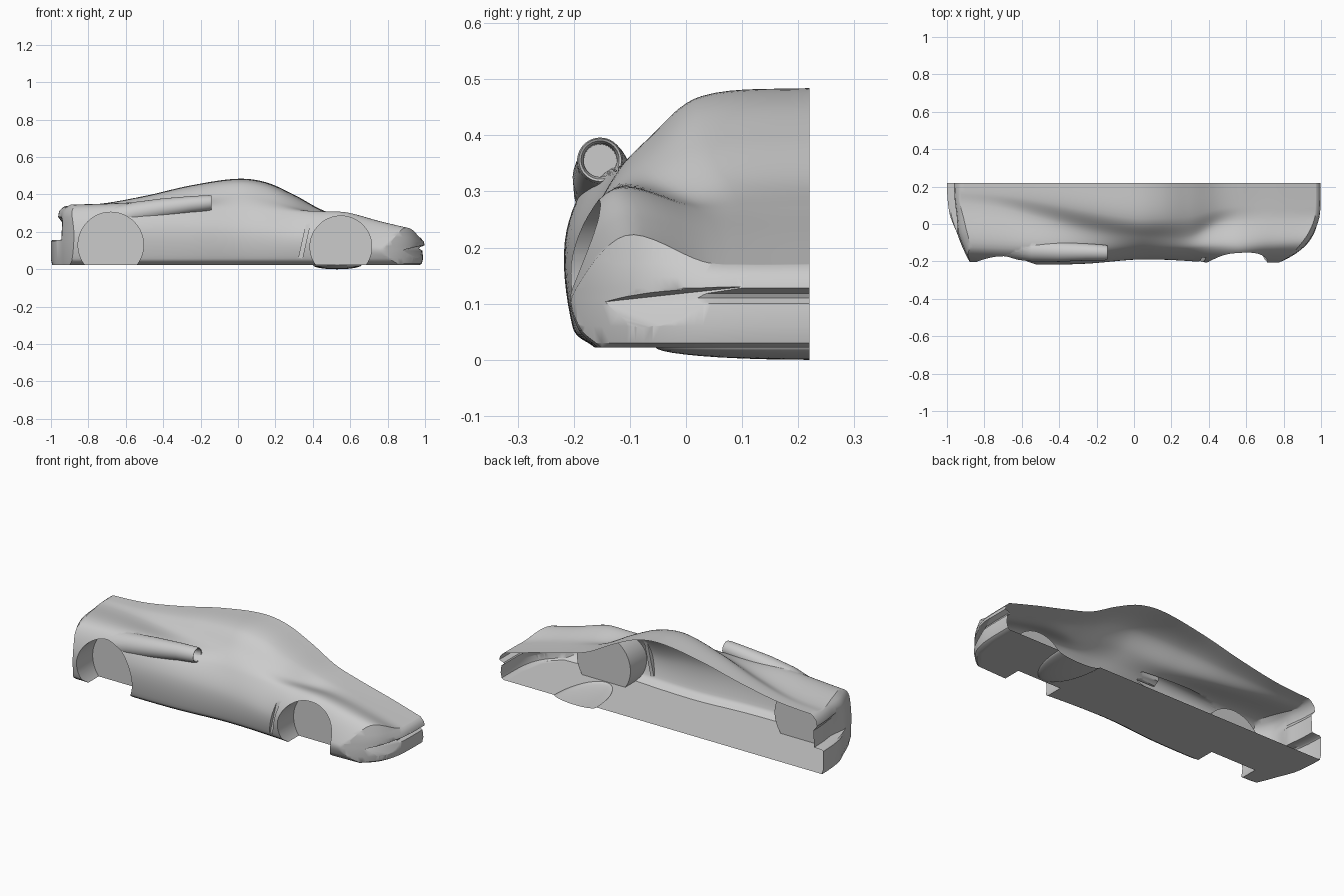
import bpy, bmesh, math
from mathutils import Matrix

if "Cube" in bpy.data.objects:
    bpy.data.objects.remove(bpy.data.objects["Cube"])

CUT = 0.22  # open centre plane of the half body

# Body stations: x, centre z, then (y, z) of roof edge, glass base, shoulder, widest side
STATIONS = [
    (-1.06, .335, .18, .333, .12, .330, -.12, .332, -.197, .20),
    (-0.75, .350, .16, .345, .09, .334, -.13, .343, -.206, .22),
    (-0.50, .393, .12, .383, .03, .347, -.14, .350, -.213, .23),
    (-0.25, .450, .07, .436, -.03, .370, -.145, .332, -.208, .22),
    (0.00, .485, .03, .470, -.065, .395, -.135, .320, -.188, .20),
    (0.15, .466, .03, .450, -.07, .375, -.135, .312, -.188, .19),
    (0.30, .400, .04, .385, -.06, .335, -.130, .304, -.195, .18),
    (0.45, .318, .08, .310, .00, .288, -.125, .306, -.205, .19),
    (0.60, .272, .10, .268, .02, .268, -.130, .300, -.208, .18),
    (0.80, .220, .10, .218, .03, .222, -.120, .254, -.207, .14),
    (1.06, .145, .10, .145, .03, .150, -.100, .200, -.198, .11),
]


def hermite(p0, p1, p2, p3, k0, k1, k2, k3, k):
    """Smooth interpolation between p1 and p2 with uneven knots."""
    h = k2 - k1
    t = (k - k1) / h
    out = []
    for a, b, c, d in zip(p0, p1, p2, p3):
        m1 = (c - a) / (k2 - k0) * h
        m2 = (d - b) / (k3 - k1) * h
        out.append((2*t**3 - 3*t**2 + 1)*b + (t**3 - 2*t**2 + t)*m1
                   + (3*t**2 - 2*t**3)*c + (t**3 - t**2)*m2)
    return out


def spline(pts, knots, k):
    n = len(pts)
    i = max(j for j in range(n - 1) if knots[j] <= k + 1e-9)
    ids = [max(i - 1, 0), i, i + 1, min(i + 2, n - 1)]
    return hermite(*[pts[j] for j in ids], *[knots[j] for j in ids], k)


def smoothstep(t):
    t = min(max(t, 0), 1)
    return t * t * (3 - 2 * t)


def bend(y, front):
    """How far the plan outline curves back from the nose or tail."""
    t = min(max((CUT - y) / .42, 0), 1.1)
    return -.2 * t**4.5 if front else .105 * t**2.2


def warp(u, y):
    return u + bend(y, u > 0) * smoothstep((abs(u) - .45) / .5)


def loft(name, rings):
    """Closed solid through equally long rings."""
    bm = bmesh.new()
    vs = [[bm.verts.new(p) for p in r] for r in rings]
    n = len(rings[0])
    for a, b in zip(vs, vs[1:]):
        for i in range(n):
            bm.faces.new((a[i], a[(i+1) % n], b[(i+1) % n], b[i]))
    caps = [bm.faces.new(vs[0]), bm.faces.new(vs[-1])]
    bmesh.ops.triangulate(bm, faces=caps)
    bmesh.ops.recalc_face_normals(bm, faces=bm.faces)
    return finish(name, bm)


def finish(name, bm):
    me = bpy.data.meshes.new(name)
    bm.to_mesh(me)
    bm.free()
    ob = bpy.data.objects.new(name, me)
    bpy.context.collection.objects.link(ob)
    return ob


def section(u):
    s = spline([q[1:] for q in STATIONS], [q[0] for q in STATIONS], u)
    y4, z4 = s[7], s[8]
    pts = [(CUT + .02, s[0]), (s[1], s[2]), (s[3], s[4]), (s[5], s[6]), (y4, z4),
           (y4 + .011, .058), (y4 + .050, .022)]
    knots = [0]
    for a, b in zip(pts, pts[1:]):
        knots.append(knots[-1] + math.dist(a, b)**.7)
    ring = []
    for i in range(len(pts) - 1):
        for j in range(8):
            ring.append(spline(pts, knots, knots[i] + (knots[i+1] - knots[i]) * j / 8))
    ring += [(y4 + .050, .022), (-.05, .022), (.08, .022), (CUT + .02, .022)]
    return [(warp(u, y), y, z) for y, z in ring]


def end_cutter(name, profile, front):
    """Profile points are z, x at the centre, x at the corner (where recesses fade out)."""
    rings = []
    for i in range(45):
        y = -.36 + .66 * i / 44
        f = smoothstep((y + .07) / .14)
        rings.append([(c * f + e * (1 - f) + bend(y, front), y, z) for z, c, e in profile])
    return loft(name, rings)


def wheel_cutter(name, x, z, r):
    bm = bmesh.new()
    m = Matrix.Translation((x, -.23, z)) @ Matrix.Rotation(math.pi / 2, 4, 'X')
    bmesh.ops.create_cone(bm, cap_ends=True, segments=72, radius1=r, radius2=r,
                          depth=.34, matrix=m)
    return finish(name, bm)


def combine(body, other, operation):
    mod = body.modifiers.new(other.name, 'BOOLEAN')
    mod.object, mod.operation, mod.solver = other, operation, 'EXACT'
    bpy.context.view_layer.objects.active = body
    bpy.ops.object.modifier_apply(modifier=mod.name)
    bpy.data.objects.remove(other)


# Main body
N = 96
body = loft("car_body_half", [section(-1.06 + 2.12 * i / N) for i in range(N + 1)])

# Side air scoop: hollow mouth, then a pod melting into the rear fender
scoop_rings = [(-.26, -.153, .355, .029), (-.16, -.153, .356, .030), (-.145, -.153, .356, .034),
               (-.143, -.153, .356, .038), (-.155, -.153, .355, .041), (-.25, -.150, .346, .045),
               (-.40, -.148, .325, .054), (-.55, -.140, .300, .060), (-.72, -.12, .262, .060)]
scoop = loft("scoop", [[(x, y + r * math.cos(a), z + r * math.sin(a))
                        for a in [2 * math.pi * k / 40 for k in range(40)]]
                       for x, y, z, r in scoop_rings])
combine(body, scoop, 'UNION')

# Shallow bulge under the front floor
bm = bmesh.new()
bmesh.ops.create_uvsphere(bm, u_segments=40, v_segments=20, radius=1,
                          matrix=Matrix.Translation((.53, CUT, .023)) @ Matrix.Diagonal((.13, .275, .023, 1)))
combine(body, finish("floor_bulge", bm), 'UNION')

# Nose and tail shapes
nose = [(-.1, .93, .93), (.022, .97, .97), (.030, .983, .983), (.06, .99, .99), (.10, .985, .988),
        (.110, .968, .987), (.118, .972, .986), (.128, .998, .985), (.148, .994, .982),
        (.172, .972, .975), (.25, .93, .945), (.5, .90, .92), (.5, 1.4, 1.4), (-.1, 1.4, 1.4)]
tail = [(-.1, -.98, -.97), (.03, -.995, -.98), (.05, -1, -.985), (.15, -1, -.985),
        (.156, -.992, -.985), (.158, -.945, -.985), (.25, -.94, -.98), (.28, -.962, -.978),
        (.31, -.957, -.970), (.328, -.940, -.955), (.37, -.88, -.90), (.5, -.86, -.86),
        (.5, -1.4, -1.4), (-.1, -1.4, -1.4)]
combine(body, end_cutter("nose_cutter", nose, True), 'DIFFERENCE')
combine(body, end_cutter("tail_cutter", tail, False), 'DIFFERENCE')

# Wheel wells
combine(body, wheel_cutter("front_well", .55, .12, .165), 'DIFFERENCE')
combine(body, wheel_cutter("rear_well", -.68, .13, .175), 'DIFFERENCE')

# Slanted vent behind the front wheel
bm = bmesh.new()
bmesh.ops.create_cube(bm, size=1, matrix=Matrix.Translation((.355, -.24, .152))
                      @ Matrix.Rotation(math.atan2(.04, .18), 4, 'Y') @ Matrix.Diagonal((.02, .12, .19, 1)))
combine(body, finish("vent", bm), 'DIFFERENCE')

# Open the shell along the centre plane
bm = bmesh.new()
bm.from_mesh(body.data)
bmesh.ops.bisect_plane(bm, geom=bm.verts[:] + bm.edges[:] + bm.faces[:], dist=1e-5,
                       plane_co=(0, CUT, 0), plane_no=(0, 1, 0), clear_outer=True)
bm.to_mesh(body.data)
bm.free()

bpy.ops.object.select_all(action='DESELECT')
body.select_set(True)
bpy.context.view_layer.objects.active = body
bpy.ops.object.shade_smooth_by_angle(angle=math.radians(35))
